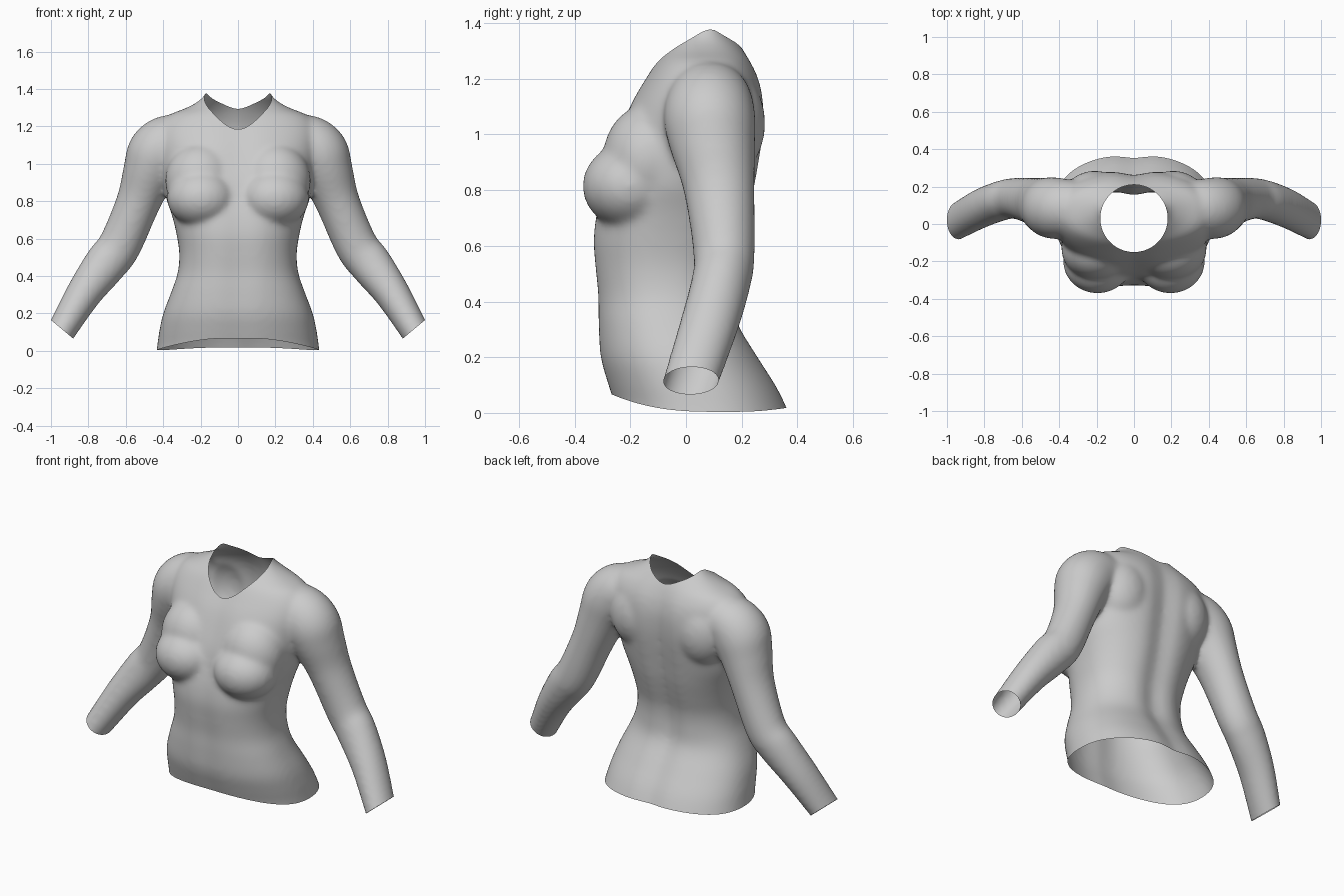
import bpy, bmesh, math
from mathutils import Vector, Matrix

if "Cube" in bpy.data.objects:
    bpy.data.objects.remove(bpy.data.objects["Cube"])

fabric = bpy.data.materials.new("light_grey_fabric")
fabric.diffuse_color = (0.6, 0.6, 0.6, 1)
fabric.use_nodes = True
fabric.node_tree.nodes["Principled BSDF"].inputs["Base Color"].default_value = fabric.diffuse_color


def smooth_rows(rows, steps=5):
    """Catmull-Rom interpolation through rows of section values."""
    out = []
    for i in range(len(rows) - 1):
        p0, p1 = rows[max(i - 1, 0)], rows[i]
        p2, p3 = rows[i + 1], rows[min(i + 2, len(rows) - 1)]
        for s in range(steps):
            t = s / steps
            out.append([0.5 * (2 * b + (c - a) * t + (2 * a - 5 * b + 4 * c - d) * t * t
                               + (3 * b - a - 3 * c + d) * t ** 3)
                        for a, b, c, d in zip(p0, p1, p2, p3)])
    return out + [list(rows[-1])]


def loft(bm, rings):
    """Closed, capped skin over a list of point rings."""
    vs = [[bm.verts.new(p) for p in r] for r in rings]
    n = len(vs[0])
    faces = [bm.faces.new((a[i], a[(i + 1) % n], b[(i + 1) % n], b[i]))
             for a, b in zip(vs, vs[1:]) for i in range(n)]
    faces += [bm.faces.new(vs[0][::-1]), bm.faces.new(vs[-1])]
    bmesh.ops.recalc_face_normals(bm, faces=faces)


def cut(bm, field):
    """Split the skin along field = 0 and drop the positive side."""
    val = {v: field(v.co) for v in bm.verts}
    new = set()
    for e in list(bm.edges):
        a, b = e.verts
        fa, fb = val[a], val[b]
        if (fa > 0) != (fb > 0):
            new.add(bmesh.utils.edge_split(e, a, fa / (fa - fb))[1])
    for f in list(bm.faces):
        hit = [v for v in f.verts if v in new]
        if len(hit) == 2:
            bmesh.utils.face_split(f, hit[0], hit[1])
    bmesh.ops.delete(bm, geom=[v for v in bm.verts if v not in new and val[v] > 0],
                     context='VERTS')


bm = bmesh.new()
N = 64

# torso sections: z, half width, front y, back y, spine furrow depth
torso = [
    (-0.12, 0.455, -0.25, 0.43, 0.02), (0.02, 0.433, -0.262, 0.37, 0.02),
    (0.10, 0.422, -0.285, 0.33, 0.02), (0.20, 0.40, -0.313, 0.267, 0.02),
    (0.32, 0.355, -0.322, 0.198, 0.025), (0.42, 0.322, -0.325, 0.185, 0.03),
    (0.52, 0.314, -0.335, 0.19, 0.03), (0.62, 0.328, -0.342, 0.215, 0.03),
    (0.72, 0.352, -0.33, 0.24, 0.03), (0.82, 0.385, -0.305, 0.258, 0.03),
    (0.92, 0.40, -0.28, 0.275, 0.03), (1.02, 0.415, -0.243, 0.287, 0.03),
    (1.12, 0.43, -0.198, 0.285, 0.025), (1.20, 0.42, -0.15, 0.267, 0.02),
    (1.26, 0.37, -0.11, 0.238, 0.012), (1.30, 0.275, -0.075, 0.212, 0.005),
    (1.335, 0.212, -0.045, 0.185, 0.0), (1.37, 0.18, -0.01, 0.15, 0.0),
    (1.43, 0.15, 0.01, 0.13, 0.0)]
rings = []
for z, w, f, b, furrow in smooth_rows(torso):
    ring = []
    for i in range(N):
        t = 2 * math.pi * i / N
        c, s = math.cos(t), math.sin(t)
        x = w * math.copysign(abs(c) ** 0.88, c)
        y = (f + b) / 2 + (b - f) / 2 * math.copysign(abs(s) ** 0.88, s)
        dip = math.exp(-(x / 0.075) ** 2)
        y += -furrow * dip if s > 0 else 0.5 * furrow * dip
        ring.append((x, y, z))
    rings.append(ring)
loft(bm, rings)

# sleeve sections: x, y, z, radius in the arm's bend plane, radius front to back
sleeve = [
    (0.24, 0.09, 1.13, 0.12, 0.13), (0.36, 0.085, 1.11, 0.155, 0.155),
    (0.43, 0.085, 1.05, 0.165, 0.165), (0.475, 0.095, 0.95, 0.143, 0.153),
    (0.535, 0.12, 0.79, 0.118, 0.127), (0.632, 0.137, 0.565, 0.115, 0.110),
    (0.708, 0.125, 0.465, 0.115, 0.108), (0.822, 0.082, 0.31, 0.096, 0.108),
    (0.94, 0.018, 0.115, 0.078, 0.102), (1.00, -0.015, 0.015, 0.072, 0.10)]
rows = smooth_rows(sleeve)
for side in (1, -1):
    rings = []
    for k, (x, y, z, r, ry) in enumerate(rows):
        a, b = rows[max(k - 1, 0)], rows[min(k + 1, len(rows) - 1)]
        d = Vector((b[0] - a[0], 0, b[2] - a[2])).normalized()
        ring = []
        for i in range(40):
            t = 2 * math.pi * i / 40
            u = r * math.cos(t)
            ring.append((side * (x - d.z * u), y + ry * math.sin(t), z + d.x * u))
        rings.append(ring)
    loft(bm, rings)
    # bust and shoulder blade fullness
    for pos, size in (((0.195, -0.2, 0.815), (0.185, 0.172, 0.155)),
                      ((0.20, -0.13, 0.91), (0.19, 0.17, 0.2)),
                      ((0.21, 0.14, 1.04), (0.17, 0.145, 0.2))):
        m = Matrix.Translation((side * pos[0], pos[1], pos[2])) @ Matrix.Diagonal((*size, 1))
        bmesh.ops.create_uvsphere(bm, u_segments=32, v_segments=20, radius=1, matrix=m)

mesh = bpy.data.meshes.new("shirt")
bm.to_mesh(mesh)
bm.free()
shirt = bpy.data.objects.new("shirt", mesh)
bpy.context.collection.objects.link(shirt)

# fuse all volumes into one soft skin
fuse = shirt.modifiers.new("fuse", 'REMESH')
fuse.mode = 'VOXEL'
fuse.voxel_size = 0.014
soften = shirt.modifiers.new("soften", 'SMOOTH')
soften.factor = 0.5
soften.iterations = 14
skin = bpy.data.meshes.new_from_object(
    shirt.evaluated_get(bpy.context.evaluated_depsgraph_get()))
shirt.modifiers.clear()


def hem(p):
    front = max(0.0, (0.1 - p.y) / 0.37) ** 2.5
    back = max(0.0, (p.y - 0.18) / 0.18) ** 2
    return 0.004 + 0.064 * front + 0.014 * back - p.z if abs(p.x) < 0.6 else -1


def neck(p):
    return 1 - math.hypot(p.x / 0.18, (p.y - 0.03) / 0.18) if p.z > 1.0 else -1


def cuff(p):
    return (abs(p.x) - 0.94) * 0.64 - (p.z - 0.115) * 0.77 if abs(p.x) > 0.7 else -1


# open the hem, neckline and cuffs
bm = bmesh.new()
bm.from_mesh(skin)
for field in (hem, neck, cuff):
    cut(bm, field)
bm.to_mesh(skin)
bm.free()
shirt.data = skin
skin.materials.clear()
skin.materials.append(fabric)
for p in skin.polygons:
    p.use_smooth = True
    p.material_index = 0
